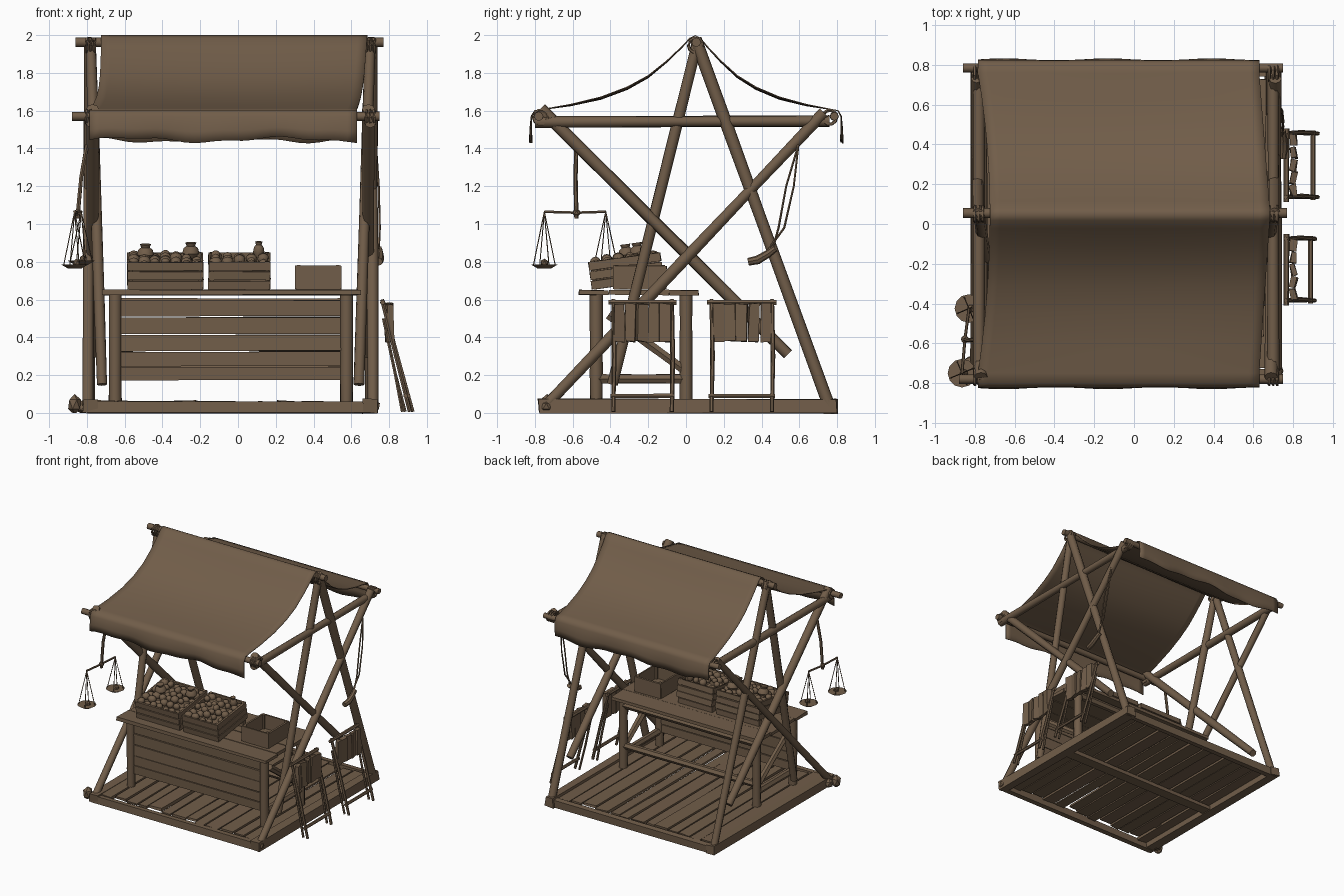
import bpy, bmesh, math, random
from mathutils import Vector, Matrix

if "Cube" in bpy.data.objects:
    bpy.data.objects.remove(bpy.data.objects["Cube"])

random.seed(4)
wood = bpy.data.materials.new("weathered_brown")
wood.diffuse_color = (0.165, 0.11, 0.067, 1)
wood.use_nodes = True
wood.node_tree.nodes["Principled BSDF"].inputs["Base Color"].default_value = wood.diffuse_color


def finish(name, bm, smooth=35):
    bmesh.ops.recalc_face_normals(bm, faces=bm.faces)
    me = bpy.data.meshes.new(name)
    bm.to_mesh(me)
    bm.free()
    ob = bpy.data.objects.new(name, me)
    bpy.context.collection.objects.link(ob)
    me.materials.append(wood)
    bpy.ops.object.select_all(action='DESELECT')
    bpy.context.view_layer.objects.active = ob
    ob.select_set(True)
    bpy.ops.object.shade_smooth_by_angle(angle=math.radians(smooth))
    return ob


def add_box(bm, c, size, rot=None, jit=0.0):
    m = Matrix.Translation(c) @ (rot or Matrix()) @ Matrix.Diagonal((*size, 1))
    for v in bmesh.ops.create_cube(bm, size=1, matrix=m)['verts']:
        v.co += Vector([random.uniform(-jit, jit) for _ in range(3)])


def add_pole(bm, pts, r, sides=8, rough=0.08):
    """Closed tube through the points, with slightly uneven thickness."""
    pts = [Vector(p) for p in pts]
    rings = []
    for i, p in enumerate(pts):
        d = pts[min(i + 1, len(pts) - 1)] - pts[max(i - 1, 0)]
        q = d.to_track_quat('Z', 'Y')
        rr = r * random.uniform(1 - rough, 1 + rough)
        rings.append([bm.verts.new(p + q @ Vector((rr * math.cos(a), rr * math.sin(a), 0)))
                      for a in [math.tau * k / sides for k in range(sides)]])
    for a, b in zip(rings, rings[1:]):
        for k in range(sides):
            bm.faces.new((a[k], a[(k + 1) % sides], b[(k + 1) % sides], b[k]))
    bm.faces.new(rings[0][::-1])
    bm.faces.new(rings[-1])


def pole(name, a, b, r, sides=8, n=4):
    a, b = Vector(a), Vector(b)
    bm = bmesh.new()
    add_pole(bm, [a.lerp(b, i / n) for i in range(n + 1)], r, sides)
    return finish(name, bm, 50)


def add_ball(bm, c, r, scale=(1, 1, 1), sub=1):
    m = Matrix.Translation(c) @ Matrix.Diagonal((*scale, 1))
    bmesh.ops.create_icosphere(bm, subdivisions=sub, radius=r, matrix=m)


# Side frames: crossed poles, side beam, base beam, lashings
for side, x, s in (("left", -0.78, -1), ("right", 0.70, 1)):
    pole(side + "_back_leg", (x + 0.005 * s, 0.05, 1.98), (x + 0.005 * s, 0.76, 0.03), 0.031)
    pole(side + "_front_leg", (x, 0.06, 1.96), (x - 0.06 * s, -0.39, 0.15), 0.028)
    pole(side + "_rising_brace", (x + 0.015 * s, -0.74, 0.04), (x + 0.01 * s, 0.73, 1.59), 0.029)
    pole(side + "_falling_brace", (x - 0.01 * s, -0.77, 1.61), (x - 0.01 * s, 0.54, 0.31), 0.031)
    pole(side + "_side_beam", (x, -0.80, 1.54), (x, 0.76, 1.545), 0.029)
    bm = bmesh.new()
    add_box(bm, (x, 0.01, 0.035), (0.075, 1.58, 0.07), jit=0.006)
    finish(side + "_base_beam", bm)
    bm = bmesh.new()
    for y, z in ((-0.77, 1.565), (0.76, 1.565), (0.05, 1.945)):
        for k in range(3):
            add_pole(bm, [(x - 0.02 + 0.02 * k, y + 0.037 * math.cos(a), z + 0.037 * math.sin(a))
                          for a in [math.tau * j / 10 for j in range(11)]], 0.009, 5)
    finish(side + "_lashings", bm)

# Long beams
pole("ridge_beam", (-0.86, 0.055, 1.962), (0.77, 0.055, 1.962), 0.024)
pole("front_eave_beam", (-0.88, -0.78, 1.57), (0.75, -0.78, 1.57), 0.023)
pole("back_eave_beam", (-0.86, 0.785, 1.57), (0.75, 0.785, 1.57), 0.023)
bm = bmesh.new()
for y in (-0.755, 0.765):
    add_box(bm, (-0.04, y, 0.03), (1.52, 0.045, 0.06), jit=0.004)
add_box(bm, (-0.04, 0.0, 0.02), (1.44, 0.085, 0.03), jit=0.003)
finish("cross_base_beams", bm)

# Floor planks, uneven in width, length and heading
bm = bmesh.new()
widths = [random.uniform(0.8, 1.25) for _ in range(13)]
xl = -0.75
for wd in widths:
    w = wd / sum(widths) * 1.42
    rot = Matrix.Rotation(random.uniform(-0.008, 0.008), 4, 'Z') @ Matrix.Rotation(random.uniform(-0.05, 0.05), 4, 'Y')
    add_box(bm, (xl + w / 2, 0.01 + random.uniform(-0.02, 0.02), 0.05 + random.uniform(-0.003, 0.005)),
            (w - 0.014, 1.44 + random.uniform(-0.04, 0.03), 0.02), rot, 0.004)
    xl += w
finish("floor_planks", bm)

# Corner stones beside the front feet
bm = bmesh.new()
add_ball(bm, (-0.865, -0.735, 0.045), 0.055, (0.7, 0.8, 1.0))
add_ball(bm, (-0.82, -0.70, 0.03), 0.04)
add_ball(bm, (0.72, -0.74, 0.035), 0.035)
bmesh.ops.bisect_plane(bm, geom=bm.verts[:] + bm.edges[:] + bm.faces[:],
                       plane_co=(0, 0, 0), plane_no=(0, 0, -1), clear_outer=True)
finish("corner_stones", bm, 15)

# Sagging cloth: distance from ridge and height, ending in the hanging flap over the eave beam
prof = [(0.0, 1.997), (0.03, 1.983), (0.07, 1.94), (0.15, 1.865), (0.25, 1.785), (0.36, 1.725), (0.50, 1.672),
        (0.66, 1.633), (0.80, 1.608), (0.85, 1.60), (0.868, 1.57), (0.872, 1.50), (0.872, 1.445)]
bm = bmesh.new()
NX = 28
rows = []
for sgn in (-1, 1):
    for d, z in (prof[::-1] if sgn < 0 else prof[1:]):
        t = min(d / 0.8, 1)
        k = 1.0 if sgn < 0 else 0.888
        xl, xr = -0.725 - 0.06 * t ** 2, 0.685 - 0.055 * t
        row = []
        for i in range(NX + 1):
            u = i / NX
            f = max(0, 1.59 - z) / 0.15
            dz = f * (0.013 * math.sin(u * 11 + 1 + sgn) + 0.006 * math.sin(u * 29))
            sag = -0.012 * math.sin(math.pi * u) * math.sin(math.pi * t)
            y = 0.05 + sgn * (d * k + f * 0.006 * math.sin(u * 17))
            row.append(bm.verts.new((xl + (xr - xl) * u, y, z + dz + sag)))
        rows.append(row)
for a, b in zip(rows, rows[1:]):
    for i in range(NX):
        bm.faces.new((a[i], a[i + 1], b[i + 1], b[i]))
cloth = finish("canopy_cloth", bm, 60)
mod = cloth.modifiers.new("thickness", 'SOLIDIFY')
mod.thickness = 0.006
mod.offset = 0

# Counter: top, legs, front boards, rails, side braces
bm = bmesh.new()
for i in range(4):
    add_box(bm, (-0.035, -0.49 + 0.16 * i, 0.637), (1.37 - 0.02 * (i % 2), 0.156, 0.026), jit=0.003)
finish("counter_top", bm)
for x in (-0.65, 0.575):
    for y in (-0.475, 0.0):
        pole("counter_leg", (x, y, 0.05), (x, y, 0.625), 0.033, 8)
    pole("counter_side_rail", (x, -0.47, 0.18), (x, 0, 0.18), 0.028, 6)
    pole("counter_side_brace", (x, -0.41, 0.52), (x, 0, 0.22), 0.026, 6)
bm = bmesh.new()
zs = (0.17, 0.245, 0.325, 0.415, 0.51, 0.60)
for lo, hi in zip(zs, zs[1:]):
    add_box(bm, (-0.035, -0.47, (lo + hi) / 2), (1.20, 0.022, hi - lo - 0.007), jit=0.003)
finish("counter_front_boards", bm)
pole("counter_back_rail", (-0.65, 0, 0.58), (0.575, 0, 0.58), 0.03, 6)
pole("counter_low_rail", (-0.65, 0, 0.24), (0.575, 0, 0.24), 0.028, 6)


def crate(name, x0, x1, y0, y1, h, tilt, slats, z=0.652):
    """Open slatted crate, hinged up around its front lower edge."""
    bm = bmesh.new()
    w, l = x1 - x0, y1 - y0
    add_box(bm, (w / 2, l / 2, 0.006), (w, l, 0.012))
    sh = h / slats
    for k in range(slats):
        zc = sh * (k + 0.5)
        for y in (0, l):
            add_box(bm, (w / 2, y, zc), (w + 0.01, 0.014, sh - 0.006), jit=0.002)
        for x in (0, w):
            add_box(bm, (x, l / 2, zc), (0.014, l, sh - 0.006), jit=0.002)
    for x in (0.012, w - 0.012):
        for y in (0.012, l - 0.012):
            add_box(bm, (x, y, h / 2), (0.02, 0.02, h))
    m = Matrix.Translation((x0, y0, z)) @ Matrix.Rotation(math.radians(tilt), 4, 'X')
    bm.transform(m)
    finish(name, bm)
    return m, w, l


def jar(bm, m, c, r, h):
    """Turned jar with a narrow neck."""
    prof = [(0.6, 0), (1, 0.35), (0.85, 0.65), (0.5, 0.8), (0.65, 1)]
    rings = [[bm.verts.new(m @ Vector((c[0] + r * q * math.cos(math.tau * k / 10),
                                       c[1] + r * q * math.sin(math.tau * k / 10), c[2] + h * t)))
              for k in range(10)] for q, t in prof]
    for a, b in zip(rings, rings[1:]):
        for k in range(10):
            bm.faces.new((a[k], a[(k + 1) % 10], b[(k + 1) % 10], b[k]))
    bm.faces.new(rings[0])
    bm.faces.new(rings[-1])


# Two tilted crates with produce, props beneath, and a plain box
for name, x0, x1, jars in (("large", -0.58, -0.19, ((0.09, 0.2), (0.33, 0.26))),
                           ("small", -0.15, 0.165, ((0.26, 0.3),))):
    m, w, l = crate(name + "_crate", x0, x1, -0.49, -0.12, 0.15, 8, 3)
    bm = bmesh.new()
    add_box(bm, m @ Vector((w / 2, l / 2, 0.07)), (w - 0.03, l - 0.03, 0.10), Matrix.Rotation(math.radians(8), 4, 'X'))
    nx, ny = round(w / 0.058), round(l / 0.058)
    for i in range(nx):
        for j in range(ny):
            p = Vector((w * (i + 0.5) / nx, l * (j + 0.5) / ny, random.uniform(0.115, 0.15)))
            add_ball(bm, m @ p, random.uniform(0.022, 0.034),
                     (random.uniform(0.8, 1.1), random.uniform(0.8, 1.1), 0.9), 2)
    for cx, cy in jars:
        jar(bm, m, (cx, cy, 0.13), 0.045 if name == "large" else 0.03, 0.085)
    finish(name + "_crate_produce", bm, 40)
    bm = bmesh.new()
    add_box(bm, ((x0 + x1) / 2, -0.15, 0.672), (w, 0.04, 0.046))
    finish(name + "_crate_prop", bm)
crate("plain_box", 0.31, 0.54, -0.38, -0.11, 0.13, 0, 1)

# Leaning racks with hanging strips at the right side
for y0, y1, xb in ((-0.385, -0.075, 0.91), (0.135, 0.455, 0.925)):
    def at(z): return 0.765 + (xb - 0.765) * (0.59 - z) / 0.59
    bm = bmesh.new()
    for y in (y0, y1):
        add_pole(bm, [(at(0.6), y, 0.6), (at(0.3), y + 0.006, 0.3), (at(0.0), y, 0.006)], 0.011, 6)
        add_pole(bm, [(0.77, y, 0.5), (0.83, y, 0.22), (xb - 0.04, y, 0.006)], 0.009, 6)
    add_pole(bm, [(at(0.585), y0 - 0.025, 0.585), (at(0.585), y1 + 0.025, 0.585)], 0.014, 6)
    add_pole(bm, [(at(0.09), y0 - 0.015, 0.09), (at(0.09), y1 + 0.015, 0.09)], 0.013, 6)
    finish("rack_frame", bm)
    bm = bmesh.new()
    for k in range(5):
        yc = y0 + (y1 - y0) * (k + 0.5) / 5
        rot = Matrix.Rotation(random.uniform(-0.4, 0.4), 4, 'Z')
        add_box(bm, (0.802, yc, 0.478), (0.03, 0.058, 0.20), rot, 0.006)
    finish("rack_strips", bm)

# Balance scale at the front left
bm = bmesh.new()
hub = Vector((-0.85, -0.58, 1.06))
add_pole(bm, [(-0.80, -0.58, 1.42), (-0.83, -0.585, 1.25), hub - Vector((0, 0, 0.03))], 0.011, 6)
ends = [Vector((-0.865, -0.75, 1.065)), Vector((-0.83, -0.425, 1.065))]
add_pole(bm, [ends[0], hub, ends[1]], 0.008, 6)
add_ball(bm, hub, 0.022)
for e, z in zip(ends, (0.775, 0.795)):
    c = Vector((e.x, e.y, z))
    bmesh.ops.create_cone(bm, cap_ends=True, segments=12, radius1=0.035, radius2=0.072, depth=0.022,
                          matrix=Matrix.Translation(c))
    for k in range(4):
        a = math.tau * k / 4 + 0.4
        add_pole(bm, [e, c + Vector((0.062 * math.cos(a), 0.062 * math.sin(a), 0.01))], 0.003, 4)
    add_ball(bm, c + Vector((0.01, 0, 0.02)), 0.022)
finish("balance_scale", bm)

# Hanging cord and horn on the right back leg
bm = bmesh.new()
for y1, y2, y3 in ((0.57, 0.52, 0.44), (0.53, 0.49, 0.46)):
    add_pole(bm, [(0.73, 0.595, 1.42), (0.745, y1, 1.2), (0.75, y2, 0.98), (0.745, y3, 0.87)], 0.006, 5)
add_pole(bm, [(0.745, 0.33, 0.80), (0.75, 0.38, 0.81), (0.75, 0.43, 0.84), (0.745, 0.47, 0.87)], 0.022, 8, 0.2)
finish("hanging_horn", bm)
